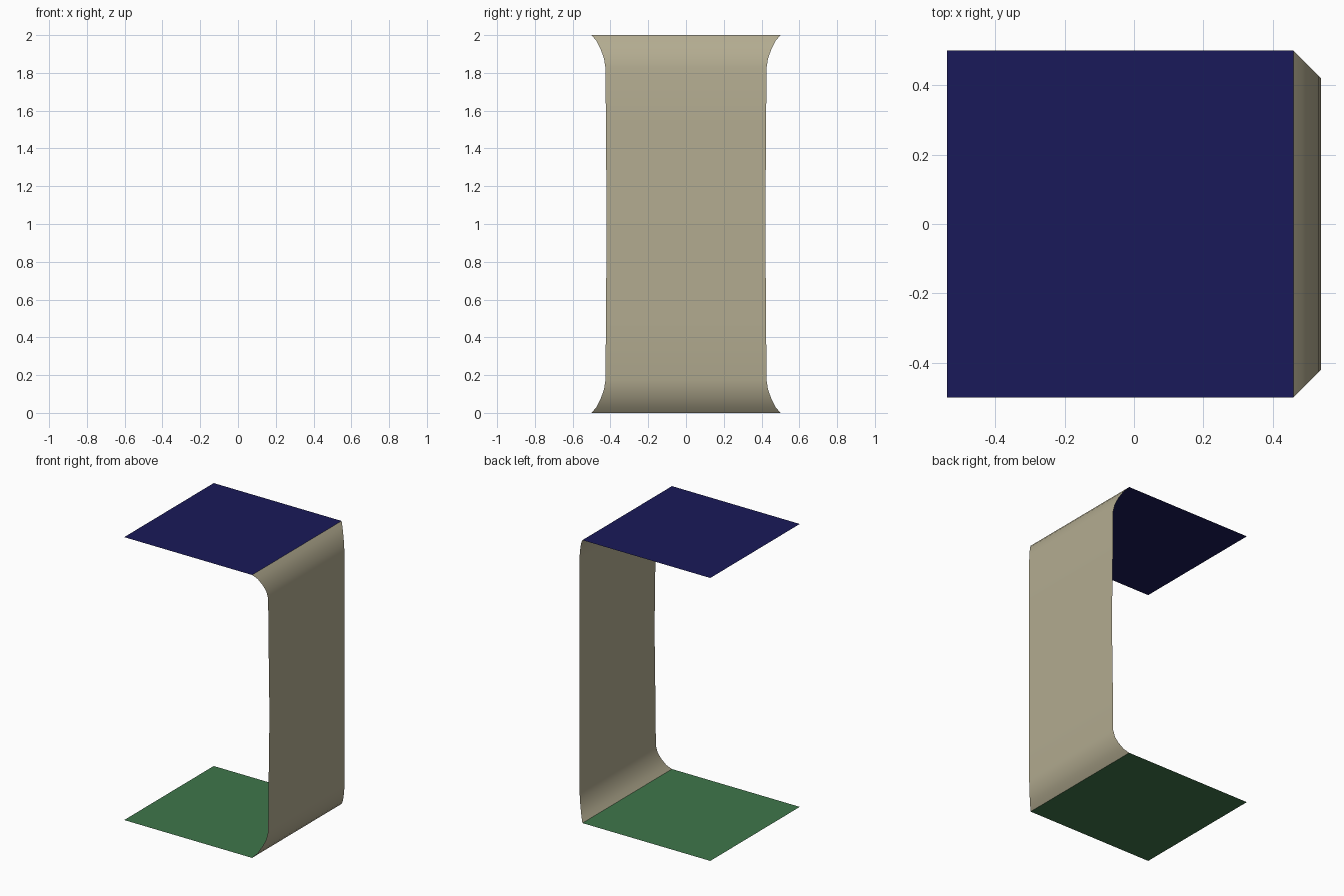
import bpy

if "Cube" in bpy.data.objects:
    bpy.data.objects.remove(bpy.data.objects["Cube"])


def make_part(name, verts, faces, color):
    mesh = bpy.data.meshes.new(name)
    mesh.from_pydata(verts, [], faces)
    mat = bpy.data.materials.new(name + "_paint")
    mat.diffuse_color = (*color, 1)
    mat.use_nodes = True
    mat.node_tree.nodes["Principled BSDF"].inputs["Base Color"].default_value = mat.diffuse_color
    mesh.materials.append(mat)
    obj = bpy.data.objects.new(name, mesh)
    bpy.context.collection.objects.link(obj)
    return obj


LEFT, EDGE = -0.54, 0.46


def panel(name, z, color):
    corners = [(LEFT, -0.5, z), (EDGE, -0.5, z), (EDGE, 0.5, z), (LEFT, 0.5, z)]
    make_part(name, corners, [(0, 1, 2, 3)], color)


# Flat ceiling and floor sheets
panel("ceiling", 2, (0.01, 0.01, 0.10))
panel("floor", 0, (0.05, 0.18, 0.07))

# Wall profile as (bulge, height), mirrored about mid height
half = [(0, 0), (0.025, 0.03), (0.05, 0.08), (0.066, 0.125), (0.074, 0.175),
        (0.076, 0.5), (0.08, 0.98)]
profile = half + [(b, 2 - z) for b, z in reversed(half)]

# Wall sides are mitred inward by the amount of bulge
verts = [(EDGE + b, s * (0.5 - b), z) for b, z in profile for s in (-1, 1)]
faces = [(2 * i, 2 * i + 1, 2 * i + 3, 2 * i + 2) for i in range(len(profile) - 1)]
wall = make_part("wall", verts, [f[::-1] for f in faces], (0.45, 0.41, 0.28))
bpy.context.view_layer.objects.active = wall
wall.select_set(True)
bpy.ops.object.shade_smooth_by_angle()
